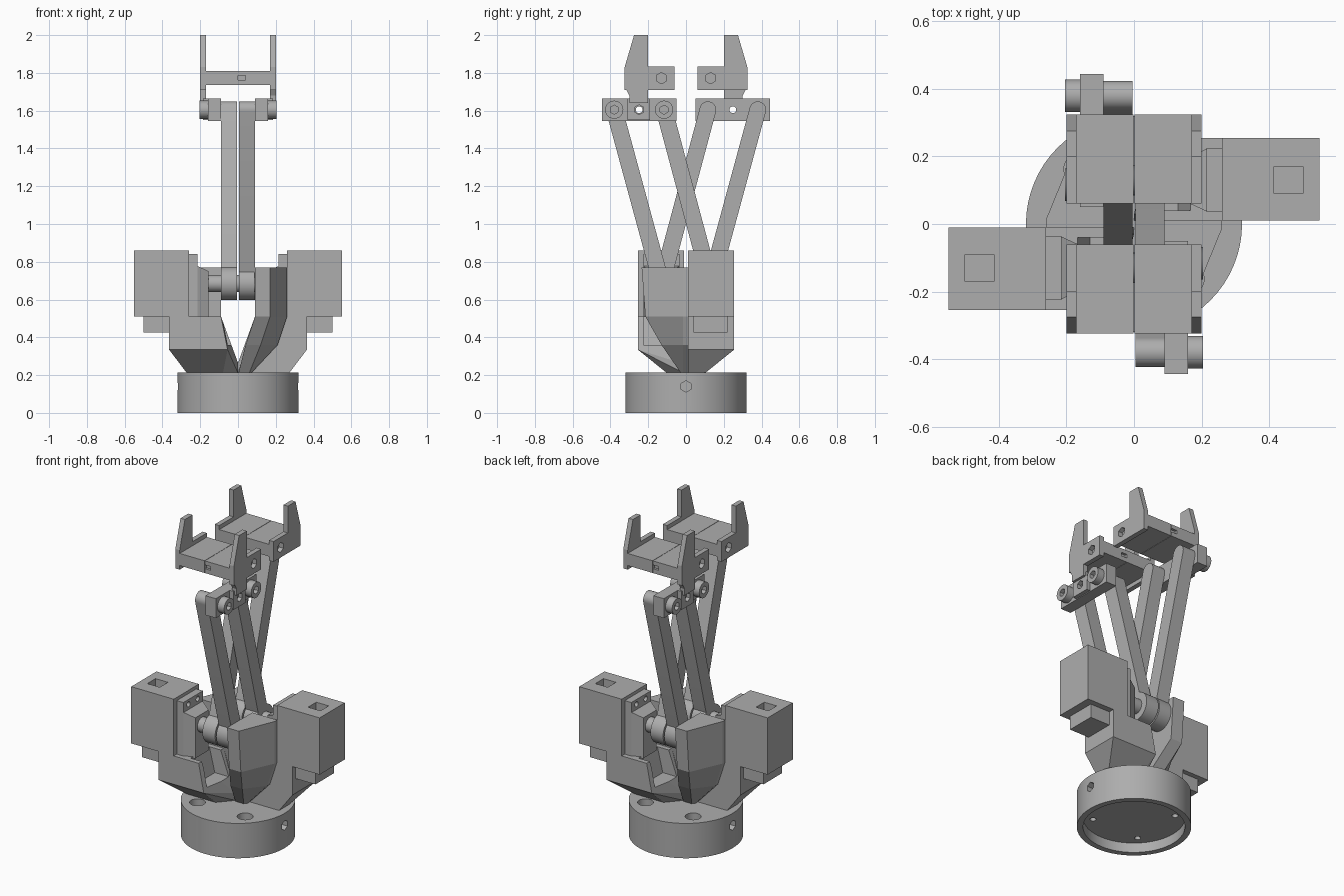
import bpy, bmesh, math
from mathutils import Vector, Matrix

if "Cube" in bpy.data.objects:
    bpy.data.objects.remove(bpy.data.objects["Cube"], do_unlink=True)

grey = bpy.data.materials.new("machined grey")
grey.use_nodes = True
grey.diffuse_color = (0.42, 0.42, 0.42, 1)
grey.node_tree.nodes["Principled BSDF"].inputs["Base Color"].default_value = grey.diffuse_color


# --- shape helpers: each returns a bmesh ---
def box(x, y, z):
    bm = bmesh.new()
    bmesh.ops.create_cube(bm, size=1)
    for v in bm.verts:
        v.co = [a + (c + 0.5) * (b - a) for (a, b), c in zip((x, y, z), v.co)]
    return bm


def cyl(start, end, r, sides=32):
    a, b = Vector(start), Vector(end)
    bm = bmesh.new()
    turn = (b - a).to_track_quat('Z', 'Y').to_matrix().to_4x4()
    bmesh.ops.create_cone(bm, cap_ends=True, segments=sides, radius1=r, radius2=r,
                          depth=(b - a).length, matrix=Matrix.Translation((a + b) / 2) @ turn)
    return bm


def hull(points):
    bm = bmesh.new()
    for p in points:
        bm.verts.new(p)
    bmesh.ops.convex_hull(bm, input=bm.verts[:])
    bmesh.ops.dissolve_limit(bm, angle_limit=0.01, verts=bm.verts[:], edges=bm.edges[:])
    return bm


def loft(rings):
    bm = bmesh.new()
    loops = [[bm.verts.new(p) for p in ring] for ring in rings]
    n = len(loops[0])
    for low, high in zip(loops, loops[1:]):
        for i in range(n):
            j = (i + 1) % n
            bm.faces.new((low[i], low[j], high[j], high[i]))
    bm.faces.new(loops[0])
    bm.faces.new(loops[-1])
    bmesh.ops.recalc_face_normals(bm, faces=bm.faces[:])
    return bm


def prism(yz, x):
    return loft([[(c, y, z) for y, z in yz] for c in x])


def to_object(name, bm):
    mesh = bpy.data.meshes.new(name)
    bm.to_mesh(mesh)
    bm.free()
    obj = bpy.data.objects.new(name, mesh)
    bpy.context.collection.objects.link(obj)
    return obj


def part(name, bm, cuts=(), smooth=False, twin=True):
    """Make a part, cut it, and add its half-turn twin."""
    obj = to_object(("front_" if twin else "") + name, bm)
    cutters = []
    for cut in cuts:
        c = to_object("cutter", cut)
        c.hide_render = True
        mod = obj.modifiers.new("cut", 'BOOLEAN')
        mod.operation, mod.object, mod.solver = 'DIFFERENCE', c, 'EXACT'
        cutters.append(c)
    if cutters:
        bpy.context.view_layer.update()
        deps = bpy.context.evaluated_depsgraph_get()
        mesh = bpy.data.meshes.new_from_object(obj.evaluated_get(deps))
        obj.modifiers.clear()
        obj.data = mesh
        for c in cutters:
            bpy.data.objects.remove(c, do_unlink=True)
    obj.data.materials.clear()
    obj.data.materials.append(grey)
    if smooth:
        bpy.ops.object.select_all(action='DESELECT')
        obj.select_set(True)
        bpy.context.view_layer.objects.active = obj
        bpy.ops.object.shade_smooth_by_angle(angle=math.radians(30))
    if twin:
        copy = obj.copy()
        copy.name = "rear_" + name
        copy.rotation_euler.z = math.pi
        bpy.context.collection.objects.link(copy)


# --- round base, hollow below, with screw holes ---
cuts = [cyl((0, 0, -0.1), (0, 0, 0.06), 0.285, 64)]
for i in range(4):
    a = math.radians(45 + 90 * i)
    x, y = 0.23 * math.cos(a), 0.23 * math.sin(a)
    cuts += [cyl((x, y, 0.13), (x, y, 0.3), 0.045), cyl((x, y, 0), (x, y, 0.16), 0.018, 16)]
for s in (-1, 1):
    cuts.append(cyl((s * 0.24, 0, 0.14), (s * 0.4, 0, 0.14), 0.03, 6))
part("base", cyl((0, 0, 0), (0, 0, 0.215), 0.32, 64), cuts, smooth=True, twin=False)

SHAFT_Y, SHAFT_Z, TOP_Z = -0.13, 0.685, 1.605
OUTER, INNER = -0.38, -0.116      # upper pivots of the front jaw

# --- motor with its plug ---
part("motor", box((-0.55, -0.26), (-0.255, -0.01), (0.51, 0.86)),
     [box((-0.5, -0.415), (-0.17, -0.09), (0.8, 0.9))])
part("motor_plug", box((-0.5, -0.36), (-0.22, -0.04), (0.425, 0.511)))

# --- motor bracket: pocketed foot, column and drilled tab ---
foot = [(x, y, z) for y in (-0.255, -0.01)
        for x, z in ((-0.365, 0.51), (-0.09, 0.51), (-0.365, 0.335), (-0.055, 0.335))]
foot += [(-0.27, -0.1, 0.21), (-0.08, -0.1, 0.21), (-0.27, -0.01, 0.21),
         (0, -0.01, 0.21), (0, -0.03, 0.265)]
pocket = [(x, y, z) for y in (-0.225, -0.04)
          for x, z in ((-0.19, 0.6), (0.1, 0.6), (0.1, 0.36), (-0.13, 0.36))]
part("bracket_foot", hull(foot), [hull(pocket)])
part("bracket_tab", box((-0.262, -0.215), (-0.225, -0.035), (0.5, 0.84)),
     [cyl((-0.3, y, 0.81), (-0.1, y, 0.81), 0.016, 16) for y in (-0.175, -0.085)])
column = [(-0.22, y, z) for y in (-0.225, -0.035) for z in (0.5, 0.78)]
column += [(-0.155, y, z) for y in (-0.195, -0.065) for z in (0.5, 0.75)]
part("bracket_column", hull(column))

# --- bearing post on the far side of the shaft ---
rings = []
for z, inner, face, outer, front in ((0.2, 0, 0.055, 0.06, -0.02), (0.36, 0.04, 0.12, 0.21, -0.13),
                                     (0.51, 0.09, 0.17, 0.26, -0.215), (0.77, 0.09, 0.17, 0.26, -0.235)):
    rings.append([(inner, front, z), (face, front, z), (outer, -0.015, z),
                  (outer, 0.01, z), (inner, 0.01, z)])
part("bearing_post", loft(rings))

# --- shaft and the two hubs it carries ---
part("motor_shaft", cyl((-0.17, SHAFT_Y, SHAFT_Z), (0.12, SHAFT_Y, SHAFT_Z), 0.045), smooth=True)
for name, x0, x1 in (("driven_hub", -0.09, -0.004), ("idle_hub", 0.004, 0.088)):
    part(name, cyl((x0, SHAFT_Y, SHAFT_Z), (x1, SHAFT_Y, SHAFT_Z), 0.088), smooth=True)


# --- parallel arms with rounded upper ends ---
def arm(name, y0, y1):
    lean = Vector((y1 - y0, TOP_Z - SHAFT_Z)).normalized()
    side = Vector((lean.y, -lean.x)) * 0.044
    foot_c, top_c = Vector((y0, SHAFT_Z)), Vector((y1, TOP_Z))
    yz = [foot_c - side, foot_c + side]
    for i in range(13):
        a = math.pi * i / 12
        yz.append(top_c + side * math.cos(a) + lean * 0.044 * math.sin(a))
    part(name, prism(yz, (0.004, 0.09)), smooth=True)


arm("outer_arm", SHAFT_Y, OUTER)
arm("inner_arm", -SHAFT_Y, INNER)

# --- link plate joining the arm tops, with socket bolts ---
mid = (OUTER + INNER) / 2
part("link_plate", box((0.09, 0.16), (-0.445, -0.05), (1.545, 1.665)),
     [cyl((0.0, mid, TOP_Z), (0.3, mid, TOP_Z), 0.018, 16)])
for name, y in (("outer_bolt", OUTER), ("inner_bolt", INNER)):
    part(name, cyl((0.155, y, TOP_Z), (0.205, y, TOP_Z), 0.048),
         [cyl((0.18, y, TOP_Z), (0.3, y, TOP_Z), 0.024, 6)], smooth=True)
part("jaw_clip", box((0.155, 0.185), (-0.31, -0.19), (1.55, 1.665)),
     [cyl((0.1, mid, TOP_Z), (0.3, mid, TOP_Z), 0.026, 6)])
part("jaw_neck", prism([(-0.3, 1.64), (-0.2, 1.64), (-0.2, 1.72), (-0.32, 1.72), (-0.3, 1.68)],
                       (0.17, 0.2)))

# --- jaw: slab in two halves with a finger plate at each end ---
for name, x in (("right", (-0.172, -0.001)), ("left", (0.001, 0.172))):
    cuts = []
    if name == "left":
        cuts = [box((-0.1, 0.04), (y - 0.015, y + 0.015), (1.762, 1.785)) for y in (-0.325, -0.06)]
    part("jaw_slab_" + name, box(x, (-0.325, -0.06), (1.735, 1.81)), cuts)
finger = [(-0.325, 1.71), (-0.06, 1.71), (-0.06, 1.835), (-0.2, 1.835),
          (-0.2, 2.0), (-0.275, 2.0), (-0.325, 1.83)]
for name, x in (("right", (-0.2, -0.17)), ("left", (0.17, 0.2))):
    part("finger_" + name, prism(finger, x),
         [cyl((x[0] - 0.05, SHAFT_Y, 1.772), (x[1] + 0.05, SHAFT_Y, 1.772), 0.03, 6)])
